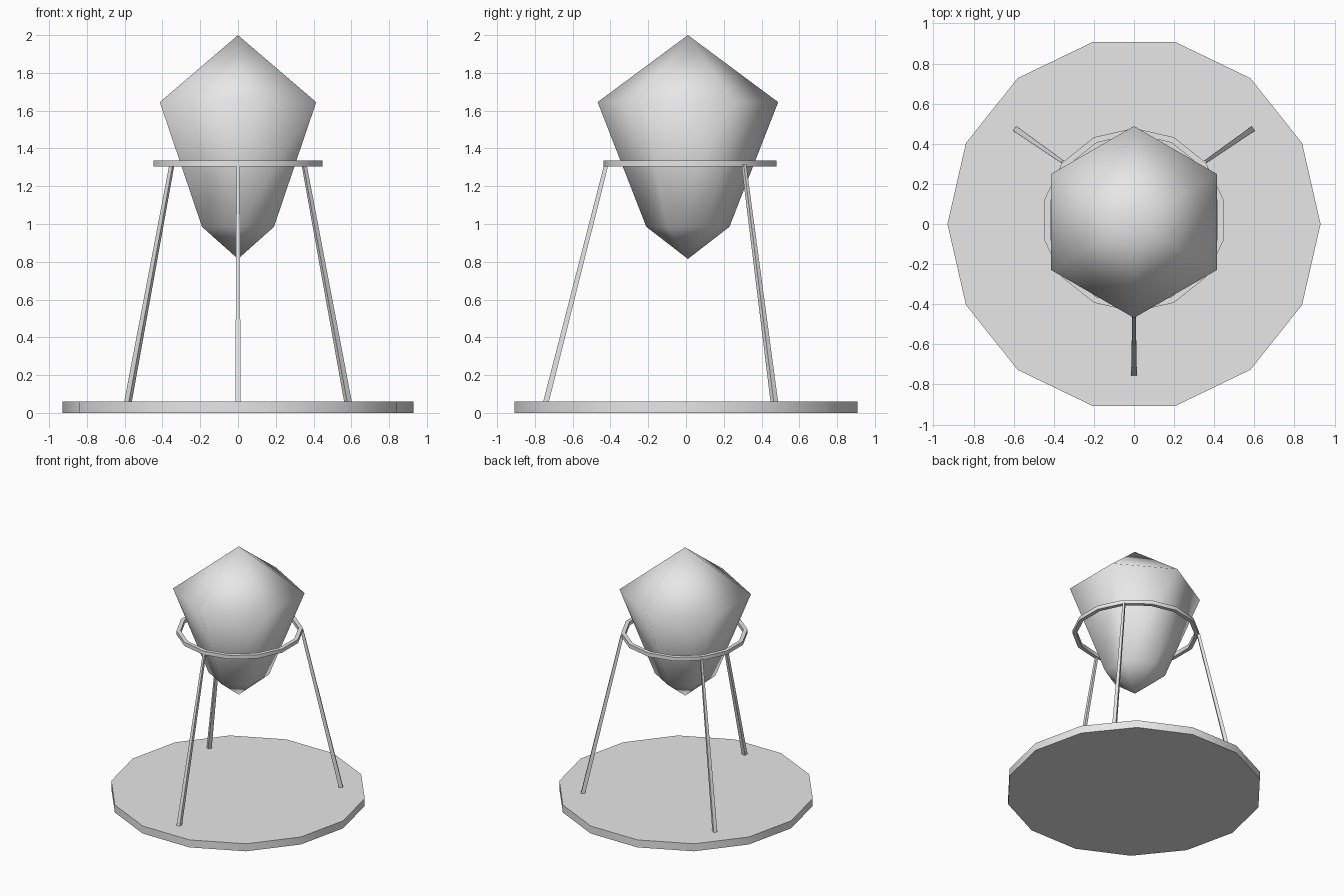
import bpy, bmesh, math
from mathutils import Matrix, Vector

cube = bpy.data.objects.get("Cube")
if cube:
    bpy.data.objects.remove(cube, do_unlink=True)

grey = bpy.data.materials.new("plain grey")
grey.use_nodes = True
grey.diffuse_color = (0.8, 0.8, 0.8, 1)
grey.node_tree.nodes["Principled BSDF"].inputs["Base Color"].default_value = (0.8, 0.8, 0.8, 1)

SIDES = 14


def finish(name, bm, smooth_angle=30):
    """Turn a bmesh into a shaded, coloured object."""
    bmesh.ops.recalc_face_normals(bm, faces=bm.faces)
    mesh = bpy.data.meshes.new(name)
    bm.to_mesh(mesh)
    bm.free()
    mesh.materials.append(grey)
    obj = bpy.data.objects.new(name, mesh)
    bpy.context.collection.objects.link(obj)
    bpy.ops.object.select_all(action='DESELECT')
    obj.select_set(True)
    bpy.context.view_layer.objects.active = obj
    bpy.ops.object.shade_smooth_by_angle(angle=math.radians(smooth_angle))
    return obj


def loop(bm, count, radius, z, y=0.0, turn=0.0):
    """One horizontal regular polygon of vertices."""
    angles = [turn + math.tau * i / count for i in range(count)]
    return [bm.verts.new((radius * math.cos(a), y + radius * math.sin(a), z)) for a in angles]


def bridge(bm, lower, upper):
    for i in range(len(lower)):
        j = (i + 1) % len(lower)
        bm.faces.new((lower[i], lower[j], upper[j], upper[i]))


# Flat base disc
bm = bmesh.new()
bottom, top = loop(bm, SIDES, 0.93, 0), loop(bm, SIDES, 0.93, 0.06)
bridge(bm, bottom, top)
bm.faces.new(bottom)
bm.faces.new(top)
finish("base", bm)

# Six-sided crystal, smooth all over
bm = bmesh.new()
lower = loop(bm, 6, 0.22, 0.985, 0.01, math.pi / 2)
upper = loop(bm, 6, 0.478, 1.645, 0.01, math.pi / 2)
bridge(bm, lower, upper)
for ring, tip_z in ((lower, 0.815), (upper, 2.0)):
    tip = bm.verts.new((0, 0.01, tip_z))
    for i in range(6):
        bm.faces.new((ring[i], ring[(i + 1) % 6], tip))
finish("crystal", bm, 180)

# Holding ring with a square section
bm = bmesh.new()
section = [(0.458, 1.305), (0.458, 1.335), (0.428, 1.335), (0.428, 1.305)]
loops = [loop(bm, SIDES, r, z, 0.02, math.pi / 2) for r, z in section]
for i in range(4):
    bridge(bm, loops[i], loops[(i + 1) % 4])
finish("holding_ring", bm)


def leg(name, foot, head):
    """Tapered square bar leaning in from foot to head."""
    foot, head = Vector(foot), Vector(head)
    out = Vector((foot.x - head.x, foot.y - head.y, 0)).normalized()
    side = Vector((-out.y, out.x, 0))
    bm = bmesh.new()
    ends = []
    for centre, depth, width in ((foot, 0.015, 0.014), (head, 0.011, 0.008)):
        ends.append([bm.verts.new(centre + out * depth * a + side * width * b)
                     for a, b in ((1, 1), (-1, 1), (-1, -1), (1, -1))])
    bridge(bm, *ends)
    for end in ends:
        bm.faces.new(end)
    finish(name, bm)


# Three legs
leg("front_leg", (0, -0.742, 0.055), (0, -0.422, 1.315))
for name, s in (("left_back_leg", 1), ("right_back_leg", -1)):
    leg(name, (s * 0.583, 0.468, 0.055), (s * 0.35, 0.306, 1.315))
